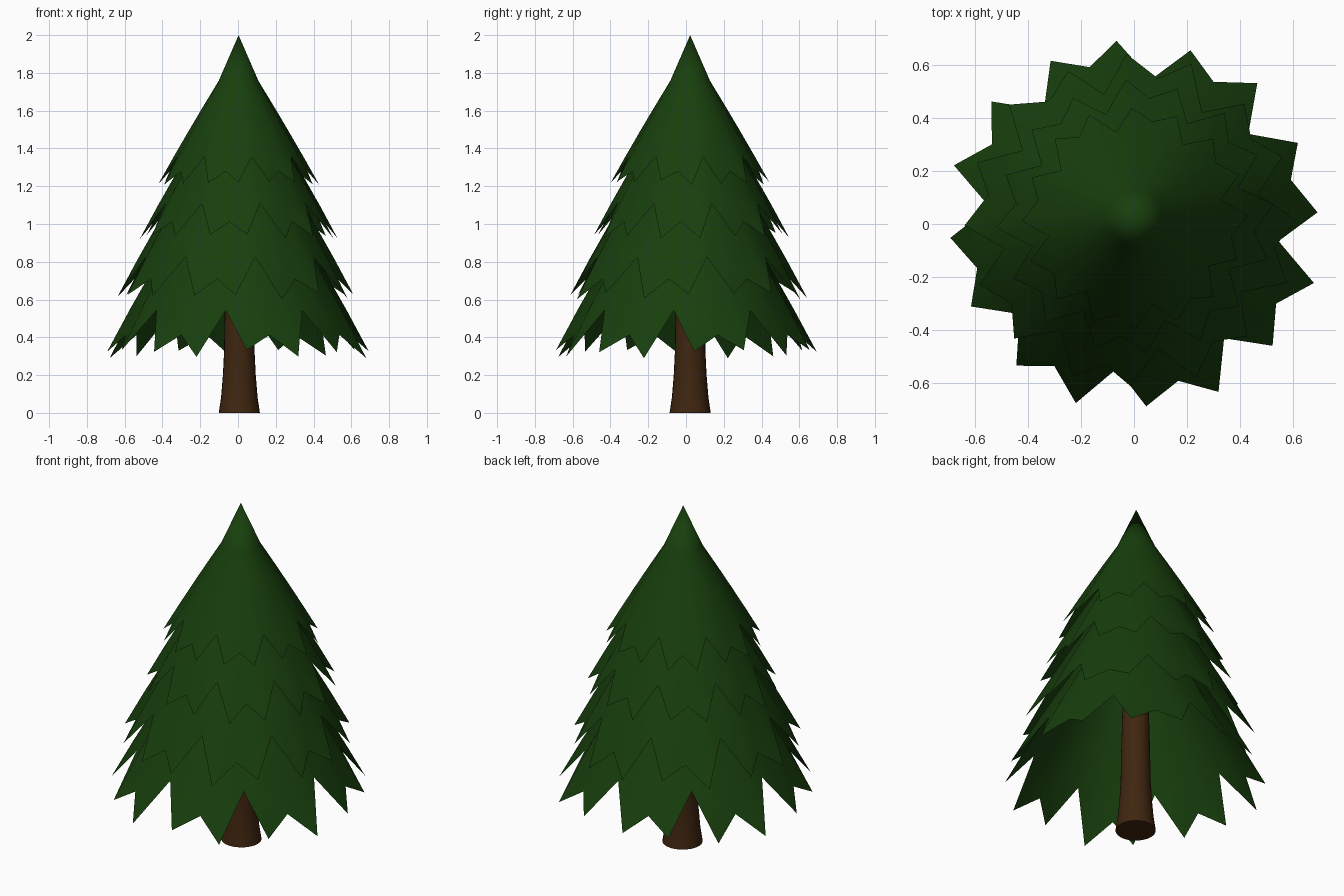
import bpy, bmesh, math, random

if "Cube" in bpy.data.objects:
    bpy.data.objects.remove(bpy.data.objects["Cube"])

random.seed(4)


def material(name, color):
    m = bpy.data.materials.new(name)
    m.diffuse_color = (*color, 1)
    m.use_nodes = True
    m.node_tree.nodes["Principled BSDF"].inputs["Base Color"].default_value = m.diffuse_color
    return m


green = material("needles", (0.009, 0.05, 0.004))
brown = material("bark", (0.05, 0.019, 0.005))


def lathe(name, rings, mat, apex=None, base=False, angle=40):
    """Skin rings of points, with an optional apex and base cap."""
    bm = bmesh.new()
    rows = [[bm.verts.new(p) for p in ring] for ring in rings]
    n = len(rows[0])
    if apex:
        top = bm.verts.new(apex)
        for i in range(n):
            bm.faces.new((top, rows[0][i], rows[0][(i + 1) % n]))
    for a, b in zip(rows, rows[1:]):
        for i in range(n):
            j = (i + 1) % n
            bm.faces.new((a[i], b[i], b[j], a[j]))
    if base:
        bm.faces.new(rows[-1][::-1])
    me = bpy.data.meshes.new(name)
    bm.to_mesh(me)
    bm.free()
    me.materials.append(mat)
    ob = bpy.data.objects.new(name, me)
    bpy.context.collection.objects.link(ob)
    bpy.context.view_layer.objects.active = ob
    ob.select_set(True)
    bpy.ops.object.shade_smooth_by_angle(angle=math.radians(angle))
    ob.select_set(False)


def skirt(name, cx, cy, radius, apex_z, tip_z, deep_angle, folds):
    """Open folded cone whose hem repeats: deep notch, tip, shallow notch, tip."""
    h = apex_z - tip_z
    cols = []
    for i in range(32):
        a = math.radians(deep_angle + i * 11.25)
        kind = i % 4
        t = {0: 0.825, 2: 0.925}.get(kind, 1.0)
        if kind % 2:
            t += random.uniform(-0.015, 0.02)
            a += math.radians(random.uniform(-1, 1))
        cols.append((a, t, folds[(0, 1, 2, 1)[kind]]))
    rings = []
    for s in (0.0, 0.25, 0.5, 0.75, 1.0):
        ring = []
        for a, t, fold in cols:
            d = 0.31 + s * (t - 0.31)                 # fraction of height below apex
            r = radius * (0.25 + 0.75 * (d - 0.31) / 0.69 + fold * s * (1 if fold < 0 else 2.5 * (1 - s)))
            ring.append((cx + r * math.cos(a), cy + r * math.sin(a), apex_z - d * h))
        rings.append(ring)
    lathe(name, rings, green, apex=(cx, cy, apex_z), angle=80)


# Foliage tiers, top to bottom (fold at deep notch, tip, shallow notch)
folds = (-0.025, 0.03, -0.04)
skirt("foliage_top", 0.003, 0.022, 0.42, 2.0, 1.22, -78, (-0.02, 0.015, -0.035))
skirt("foliage_upper", 0.005, 0.025, 0.515, 1.90, 0.94, -74, folds)
skirt("foliage_lower", -0.01, 0.01, 0.625, 1.79, 0.62, -78, folds)
skirt("foliage_bottom", 0.0, 0.0, 0.70, 1.62, 0.315, -96.75, folds)

# Flared trunk
trunk = [(0.06, 1.2), (0.078, 0.5), (0.081, 0.32), (0.087, 0.2), (0.097, 0.08), (0.109, 0.0)]
lathe("trunk", [[(0.007 + r * math.cos(k * math.pi / 12), 0.022 + r * math.sin(k * math.pi / 12), z)
                 for k in range(24)] for r, z in trunk], brown, base=True)
